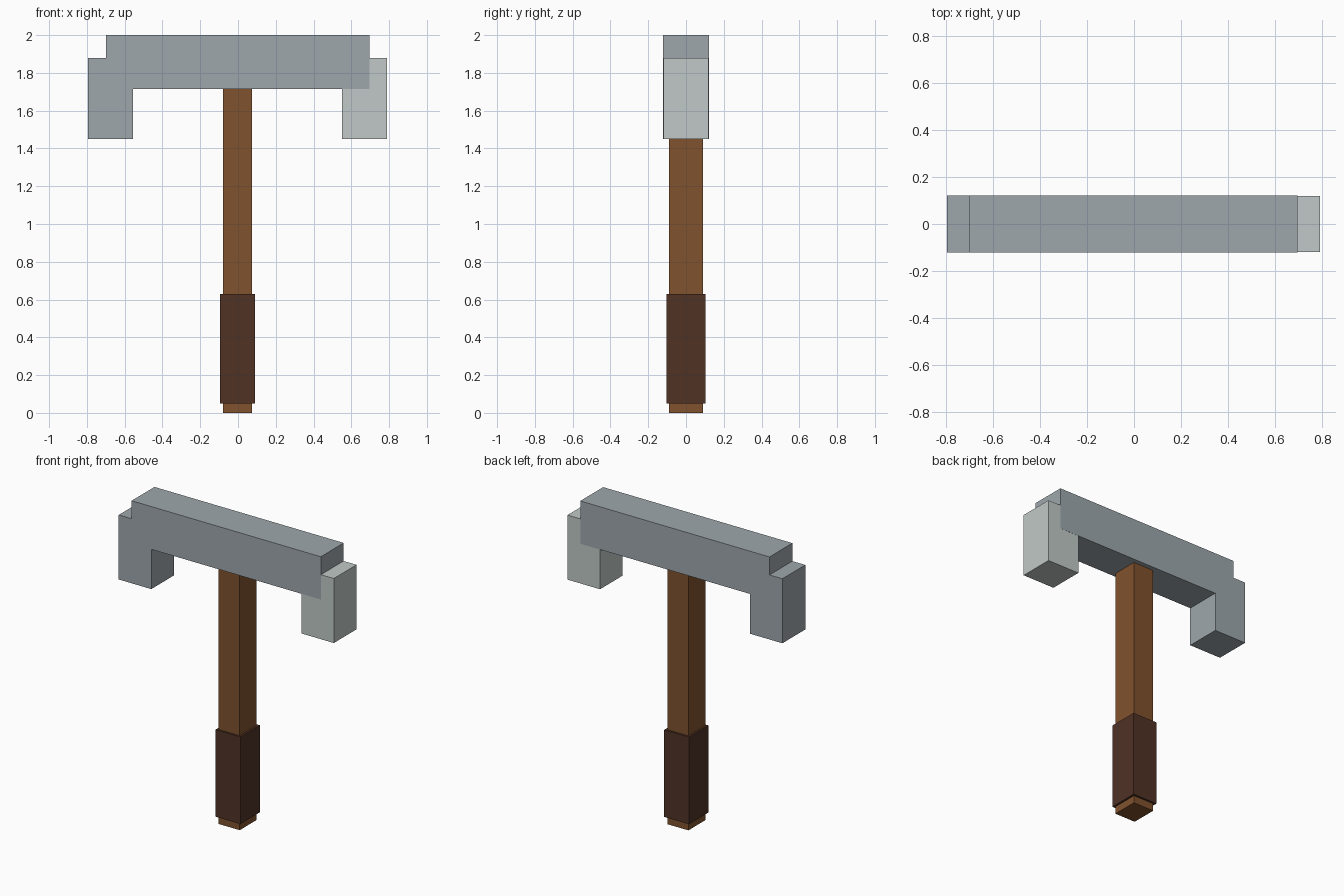
import bpy
import bmesh

cube = bpy.data.objects.get("Cube")
if cube:
    bpy.data.objects.remove(cube, do_unlink=True)


def material(name, rgb):
    mat = bpy.data.materials.new(name)
    mat.use_nodes = True
    colour = (*rgb, 1.0)
    mat.diffuse_color = colour
    bsdf = next(n for n in mat.node_tree.nodes if n.type == 'BSDF_PRINCIPLED')
    bsdf.inputs["Base Color"].default_value = colour
    return mat


def extrude_profile(name, profile, depth, mat):
    """Extrude an (x, z) outline evenly to both sides of y = 0."""
    bm = bmesh.new()
    face = bm.faces.new([bm.verts.new((x, -depth / 2, z)) for x, z in profile])
    result = bmesh.ops.extrude_face_region(bm, geom=[face])
    moved = [v for v in result["geom"] if isinstance(v, bmesh.types.BMVert)]
    bmesh.ops.translate(bm, verts=moved, vec=(0, depth, 0))
    bmesh.ops.recalc_face_normals(bm, faces=bm.faces)
    mesh = bpy.data.meshes.new(name)
    bm.to_mesh(mesh)
    bm.free()
    mesh.materials.append(mat)
    obj = bpy.data.objects.new(name, mesh)
    bpy.context.collection.objects.link(obj)
    return obj


def box(name, x0, x1, z0, z1, depth, mat):
    return extrude_profile(name, [(x0, z0), (x1, z0), (x1, z1), (x0, z1)], depth, mat)


steel = material("steel grey", (0.342, 0.386, 0.413))
pale_steel = material("pale steel", (0.527, 0.584, 0.571))
wood = material("brown wood", (0.216, 0.084, 0.026))
leather = material("dark leather", (0.080, 0.032, 0.0185))

# Wooden shaft with its wrapped grip
box("handle", -0.08, 0.075, 0, 1.74, 0.178, wood)
box("grip", -0.094, 0.089, 0.05, 0.63, 0.205, leather)

# Crossbar and its stepped, downturned right end in one outline
head_outline = [
    (-0.795, 1.45), (-0.555, 1.45), (-0.555, 1.715), (0.695, 1.715),
    (0.695, 2.0), (-0.70, 2.0), (-0.70, 1.88), (-0.795, 1.88),
]
extrude_profile("head", head_outline, 0.241, steel)

# Pale downturned left end, a hair thinner so the crossbar covers the overlap
box("left_tip", 0.55, 0.79, 1.45, 1.88, 0.239, pale_steel)
